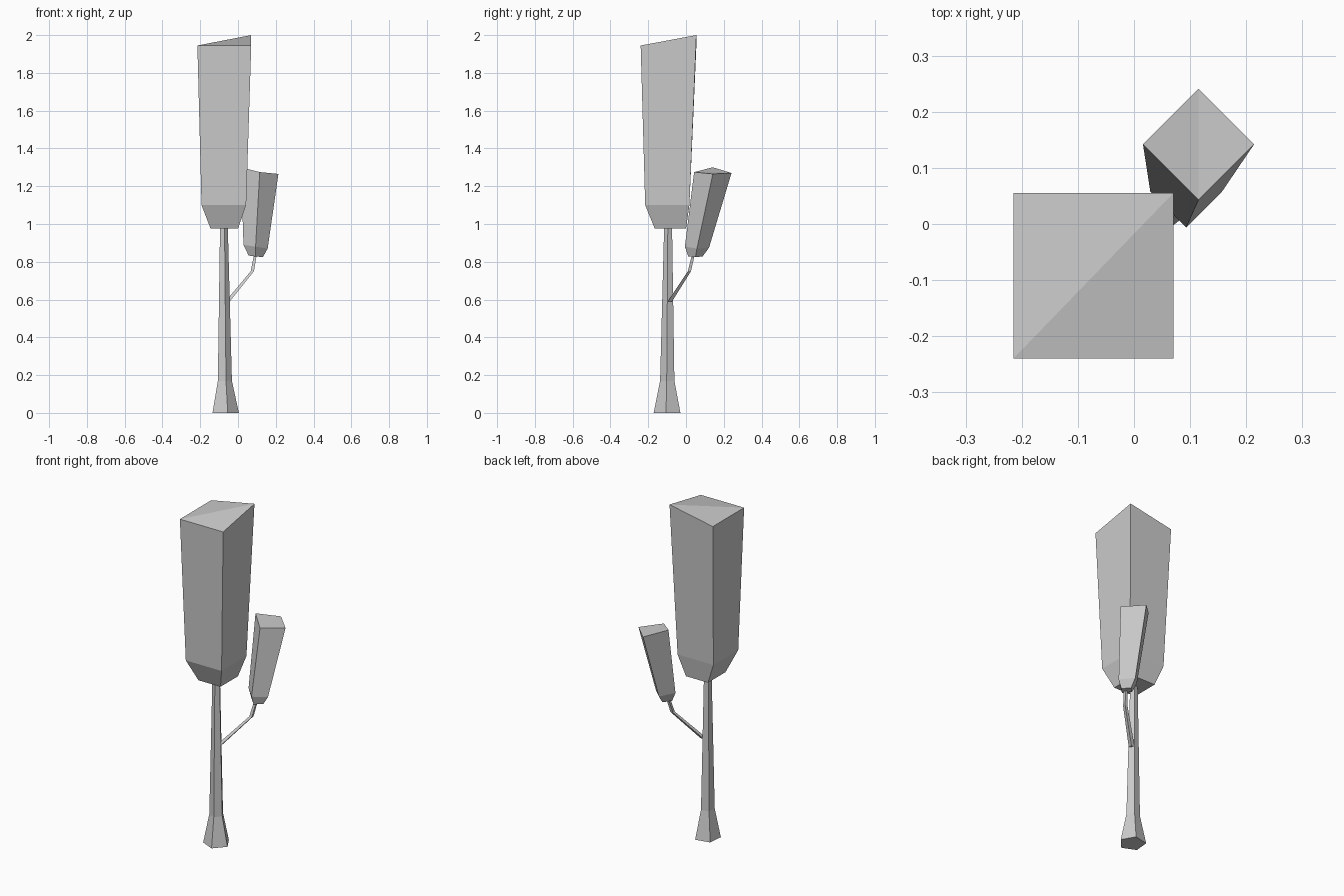
import bpy, bmesh
from math import cos, sin, radians
from mathutils import Vector

cube = bpy.data.objects.get("Cube")
if cube:
    bpy.data.objects.remove(cube, do_unlink=True)

grey = bpy.data.materials.new("plain grey")
grey.use_nodes = True
grey.diffuse_color = (0.6, 0.6, 0.6, 1)
grey.node_tree.nodes["Principled BSDF"].inputs["Base Color"].default_value = (0.6, 0.6, 0.6, 1)


def loft(name, rings):
    """Skin a closed solid through rings of equal point count."""
    bm = bmesh.new()
    loops = [[bm.verts.new(p) for p in ring] for ring in rings]
    n = len(loops[0])
    for low, high in zip(loops, loops[1:]):
        for i in range(n):
            j = (i + 1) % n
            bm.faces.new((low[i], low[j], high[j], high[i]))
    bm.faces.new(loops[0][::-1])
    if n == 4:
        # Split the sloping top along its ridge
        a, b, c, d = loops[-1]
        bm.faces.new((a, b, c))
        bm.faces.new((a, c, d))
    else:
        bm.faces.new(loops[-1])
    bmesh.ops.recalc_face_normals(bm, faces=bm.faces)
    mesh = bpy.data.meshes.new(name)
    bm.to_mesh(mesh)
    bm.free()
    mesh.materials.append(grey)
    obj = bpy.data.objects.new(name, mesh)
    bpy.context.collection.objects.link(obj)
    return obj


def ring(centre, radius, sides, start, lift=None):
    """Horizontal polygon; lift optionally raises single corners."""
    lift = lift or [0] * sides
    points = []
    for i in range(sides):
        a = radians(start + 360 * i / sides)
        points.append(Vector(centre) + Vector((radius * cos(a), radius * sin(a), lift[i])))
    return points


def box_ring(x0, x1, y0, y1, z, lift=0):
    """Rectangle whose back left corner can be raised."""
    return [(x0, y0, z), (x1, y0, z), (x1, y1, z + lift), (x0, y1, z)]


# Five sided trunk with a flared foot
loft("trunk", [
    ring((-0.07, -0.098, 0), 0.075, 5, -78),
    ring((-0.072, -0.098, 0.17), 0.04, 5, -78),
    ring((-0.076, -0.094, 0.99), 0.022, 5, -78),
])

# Large foliage block
loft("main_crown", [
    box_ring(-0.145, 0.0, -0.165, 0.0, 0.975),
    box_ring(-0.193, 0.043, -0.216, 0.018, 1.1),
    box_ring(-0.215, 0.07, -0.24, 0.055, 1.945, 0.055),
])

# Thin bent side branch
loft("side_branch", [
    ring((-0.055, -0.085, 0.59), 0.016, 4, 45),
    ring((0.076, 0.018, 0.75), 0.012, 4, 45),
    ring((0.094, 0.042, 0.85), 0.01, 4, 45),
])

# Small leaning foliage block, turned 45 degrees
loft("side_crown", [
    ring((0.094, 0.05, 0.828), 0.038, 4, -90, (0, -0.003, 0, 0.005)),
    ring((0.093, 0.058, 0.88), 0.064, 4, -90, (0, -0.01, -0.005, 0.01)),
    ring((0.115, 0.142, 1.265), 0.099, 4, -90, (0.01, 0, 0.005, 0.035)),
])
